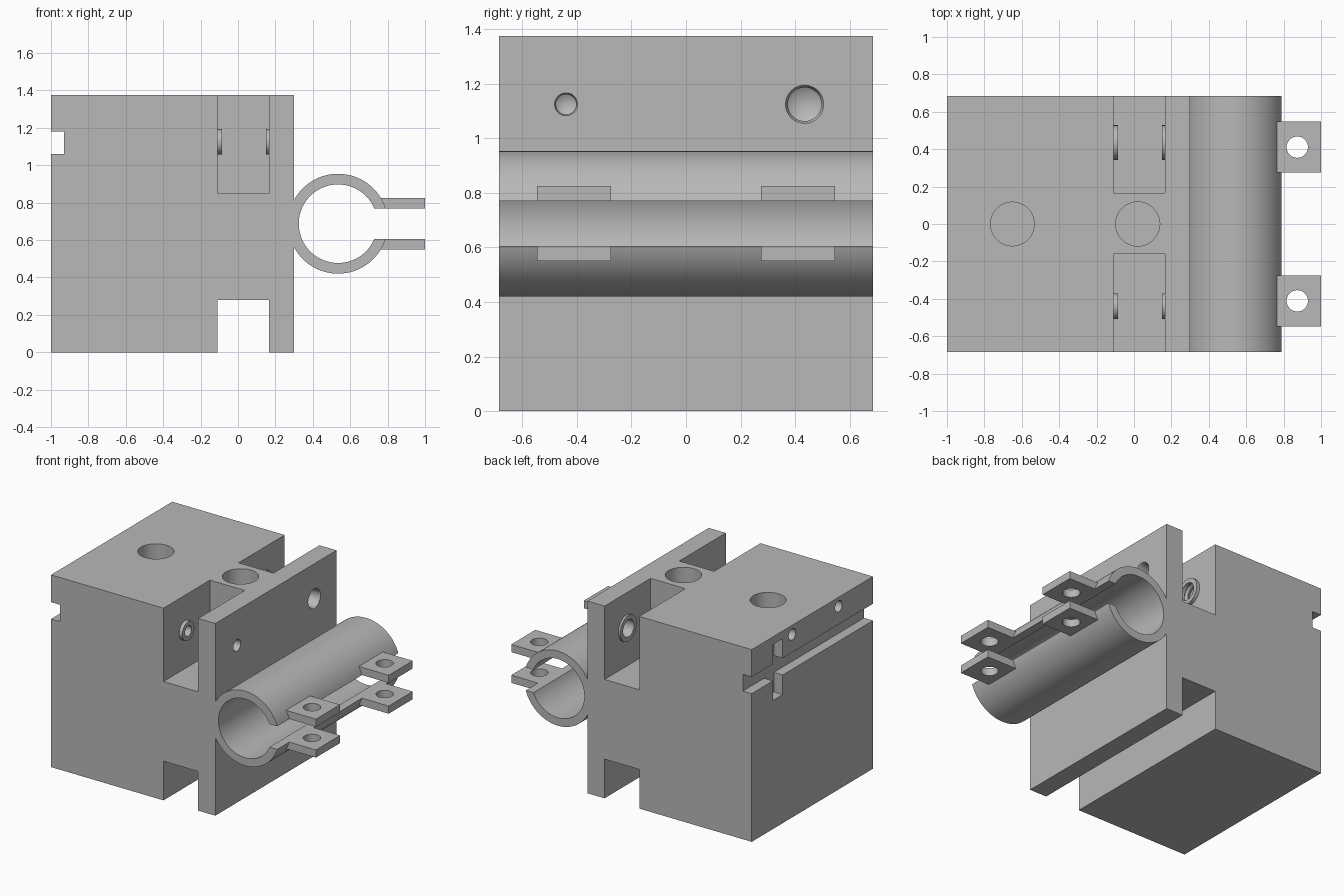
import bpy, bmesh, math
from mathutils import Matrix, Vector

old = bpy.data.objects.get("Cube")
if old:
    bpy.data.objects.remove(old, do_unlink=True)

grey = bpy.data.materials.new("plain grey")
grey.use_nodes = True
colour = (0.48, 0.48, 0.48, 1)
grey.diffuse_color = colour
grey.node_tree.nodes["Principled BSDF"].inputs["Base Color"].default_value = colour

HALF = 0.685      # half depth of the block and the tube
BORE_Z = 1.125    # height of the cross bores
X_AXIS = Matrix.Rotation(math.pi / 2, 4, 'Y')


def finish(bm, name):
    bmesh.ops.remove_doubles(bm, verts=bm.verts, dist=1e-5)
    bmesh.ops.recalc_face_normals(bm, faces=bm.faces)
    mesh = bpy.data.meshes.new(name)
    bm.to_mesh(mesh)
    bm.free()
    mesh.materials.append(grey)
    obj = bpy.data.objects.new(name, mesh)
    bpy.context.collection.objects.link(obj)
    return obj


def box(name, x, y, z):
    bm = bmesh.new()
    bmesh.ops.create_cube(bm, size=1)
    for v in bm.verts:
        v.co = [(lo + hi) / 2 + c * (hi - lo) for c, (lo, hi) in zip(v.co, (x, y, z))]
    return finish(bm, name)


def cylinder(name, centre, radius, length, turn=Matrix()):
    bm = bmesh.new()
    bmesh.ops.create_cone(bm, cap_ends=True, segments=48, radius1=radius,
                          radius2=radius, depth=length,
                          matrix=Matrix.Translation(centre) @ turn)
    return finish(bm, name)


def lathe_x(name, profile, y, z):
    """Turn (x, radius) points around a line along x."""
    bm = bmesh.new()
    vs = [bm.verts.new((x, y + r, z)) for x, r in profile]
    edges = [bm.edges.new(pair) for pair in zip(vs, vs[1:])]
    bmesh.ops.spin(bm, geom=vs + edges, cent=(0, y, z), axis=(1, 0, 0),
                   angle=math.tau, steps=40, use_duplicate=False)
    return finish(bm, name)


def cut(obj, cutters):
    for c in cutters:
        c.hide_render = True
        mod = obj.modifiers.new("cut", 'BOOLEAN')
        mod.operation, mod.solver, mod.object = 'DIFFERENCE', 'EXACT', c
    bpy.context.view_layer.update()
    graph = bpy.context.evaluated_depsgraph_get()
    mesh = bpy.data.meshes.new_from_object(obj.evaluated_get(graph))
    obj.modifiers.clear()
    obj.data = mesh
    for c in cutters:
        bpy.data.objects.remove(c, do_unlink=True)


def smooth(obj):
    bpy.ops.object.select_all(action='DESELECT')
    obj.select_set(True)
    bpy.context.view_layer.objects.active = obj
    bpy.ops.object.shade_smooth_by_angle(angle=math.radians(30))


# Main block with its slots, pockets and holes
block = box("main_block", (-1, 0.3), (-HALF, HALF), (0, 1.375))
slot_x = (-0.11, 0.165)
cutters = [
    box("bottom_slot", slot_x, (-1, 1), (-0.2, 0.28)),
    box("front_pocket", slot_x, (-1, -0.16), (0.85, 1.6)),
    box("back_pocket", slot_x, (0.165, 1), (0.85, 1.6)),
    box("side_groove", (-1.2, -0.93), (-1, 1), (1.06, 1.18)),
    box("side_cross_slot", (-1.2, -0.93), (0.335, 0.445), (0.92, 1.32)),
    cylinder("rod_hole", (-0.65, 0, 1.1), 0.117, 1.2),
    cylinder("rib_hole", (0.02, 0, 1.2), 0.118, 1.2),
]
for y in (0.228, -0.297):
    cutters.append(cylinder("side_hole", (-1, y, 1.31), 0.04, 0.6, X_AXIS))

# Cross bores: chamfered mouth, ridged thread and conical end
bores = ((-0.44, 0.042, 0.068), (0.435, 0.07, 0.093))
for y, radius, _ in bores:
    inner = radius * 0.88
    profile = [(0.4, 0), (0.4, radius), (0.3, radius), (0.285, inner), (-0.1, inner)]
    for i in range(6):
        x = -0.12 - i * 0.04
        profile += [(x, radius), (x - 0.02, inner)]
    profile.append((-0.34 - inner * 0.6, 0))
    cutters.append(lathe_x("bore", profile, y, BORE_Z))
cut(block, cutters)
smooth(block)

# Raised rings around the bores inside the pockets
for side, (y, radius, outer) in zip(("front", "back"), bores):
    inner = radius * 0.88
    for wall, a, b in (("inner", -0.112, -0.085), ("outer", 0.15, 0.167)):
        ring = [(a, inner), (a, outer), (b, outer), (b, inner), (a, inner)]
        smooth(lathe_x(f"{side}_{wall}_bore_ring", ring, y, BORE_Z))

# Split clamp tube, open towards +x
CX, CZ, GAP = 0.535, 0.6875, 0.0825
R_OUT, R_IN, STEPS = 0.267, 0.21, 72


def arc(radius):
    start = math.asin(GAP / radius)
    span = math.tau - 2 * start
    return [Vector((CX + radius * math.cos(start + span * i / STEPS), -HALF,
                    CZ + radius * math.sin(start + span * i / STEPS)))
            for i in range(STEPS + 1)]


bm = bmesh.new()
outer_vs = [bm.verts.new(p) for p in arc(R_OUT)]
inner_vs = [bm.verts.new(p) for p in arc(R_IN)]
faces = [bm.faces.new((outer_vs[i], outer_vs[i + 1], inner_vs[i + 1], inner_vs[i]))
         for i in range(STEPS)]
made = bmesh.ops.extrude_face_region(bm, geom=faces, use_keep_orig=True)["geom"]
bmesh.ops.translate(bm, vec=(0, 2 * HALF, 0),
                    verts=[g for g in made if isinstance(g, bmesh.types.BMVert)])
smooth(finish(bm, "clamp_tube"))

# Four drilled clamp tabs
for side, y in (("front", -0.411), ("back", 0.411)):
    for level, z in (("lower", (0.55, CZ - GAP)), ("upper", (CZ + GAP, 0.825))):
        tab = box(f"{side}_{level}_clamp_tab", (0.745, 1), (y - 0.136, y + 0.136), z)
        cut(tab, [cylinder("tab_hole", (0.873, y, CZ), 0.057, 1)])
        smooth(tab)
